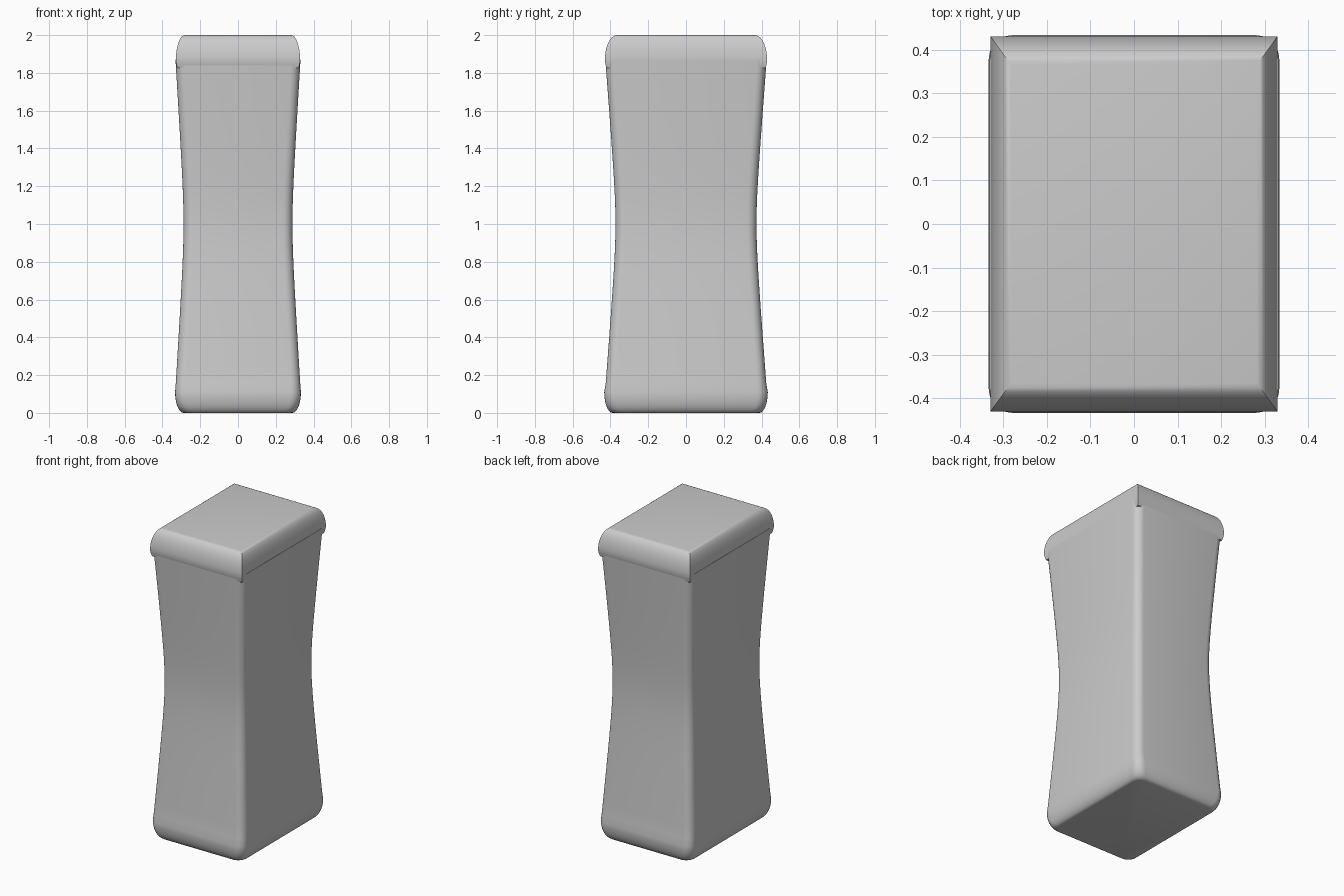
import bpy, bmesh, math

cube = bpy.data.objects.get("Cube")
if cube:
    bpy.data.objects.remove(cube, do_unlink=True)

grey = bpy.data.materials.new("plain_grey")
grey.use_nodes = True
grey.diffuse_color = (0.6, 0.6, 0.6, 1)
grey.node_tree.nodes["Principled BSDF"].inputs["Base Color"].default_value = (0.6, 0.6, 0.6, 1)


def ring(hx, hy, radius, z, steps=6):
    """Rectangle outline with rounded (or sharp, radius 0) corners."""
    if radius == 0:
        return [(hx, hy, z), (-hx, hy, z), (-hx, -hy, z), (hx, -hy, z)]
    points = []
    for corner, (sx, sy) in enumerate([(1, 1), (-1, 1), (-1, -1), (1, -1)]):
        for i in range(steps + 1):
            a = math.pi / 2 * (corner + i / steps)
            points.append((sx * (hx - radius) + radius * math.cos(a),
                           sy * (hy - radius) + radius * math.sin(a), z))
    return points


def loft(name, rings, angle):
    """Skin a stack of outlines and close both ends."""
    bm = bmesh.new()
    loops = [[bm.verts.new(p) for p in r] for r in rings]
    for low, high in zip(loops, loops[1:]):
        n = len(low)
        for i in range(n):
            j = (i + 1) % n
            bm.faces.new((low[i], low[j], high[j], high[i]))
    bm.faces.new(loops[0][::-1])
    bm.faces.new(loops[-1])
    mesh = bpy.data.meshes.new(name)
    bm.to_mesh(mesh)
    bm.free()
    mesh.materials.append(grey)
    obj = bpy.data.objects.new(name, mesh)
    bpy.context.collection.objects.link(obj)
    bpy.ops.object.select_all(action="DESELECT")
    obj.select_set(True)
    bpy.context.view_layer.objects.active = obj
    bpy.ops.object.shade_smooth_by_angle(angle=math.radians(angle))
    return obj


# Waisted body with a rounded foot
def flare(z):
    return math.hypot(z - 1, 0.2) - 0.2


body = []
for i in range(9):
    a = math.pi / 2 * i / 8
    inset = 0.045 * (1 - math.sin(a))
    z = 0.11 * (1 - math.cos(a))
    body.append(ring(0.333 - inset, 0.433 - inset, 0.055, z))
for i in range(25):
    z = 0.16 + 1.71 * i / 24
    body.append(ring(0.288 + 0.062 * flare(z), 0.373 + 0.078 * flare(z), 0.05, z))
loft("body", body, 40)

# Lid with mitred corners, rounded over at the top and tucked in below
lid = [ring(0.321, 0.421, 0, 1.825), ring(0.326, 0.426, 0, 1.845)]
for i in range(11):
    a = math.pi / 2 * i / 10
    t = 1 - math.cos(a)
    lid.append(ring(0.329 - 0.047 * t, 0.43 - 0.065 * t, 0, 1.865 + 0.135 * math.sin(a)))
loft("lid", lid, 30)
